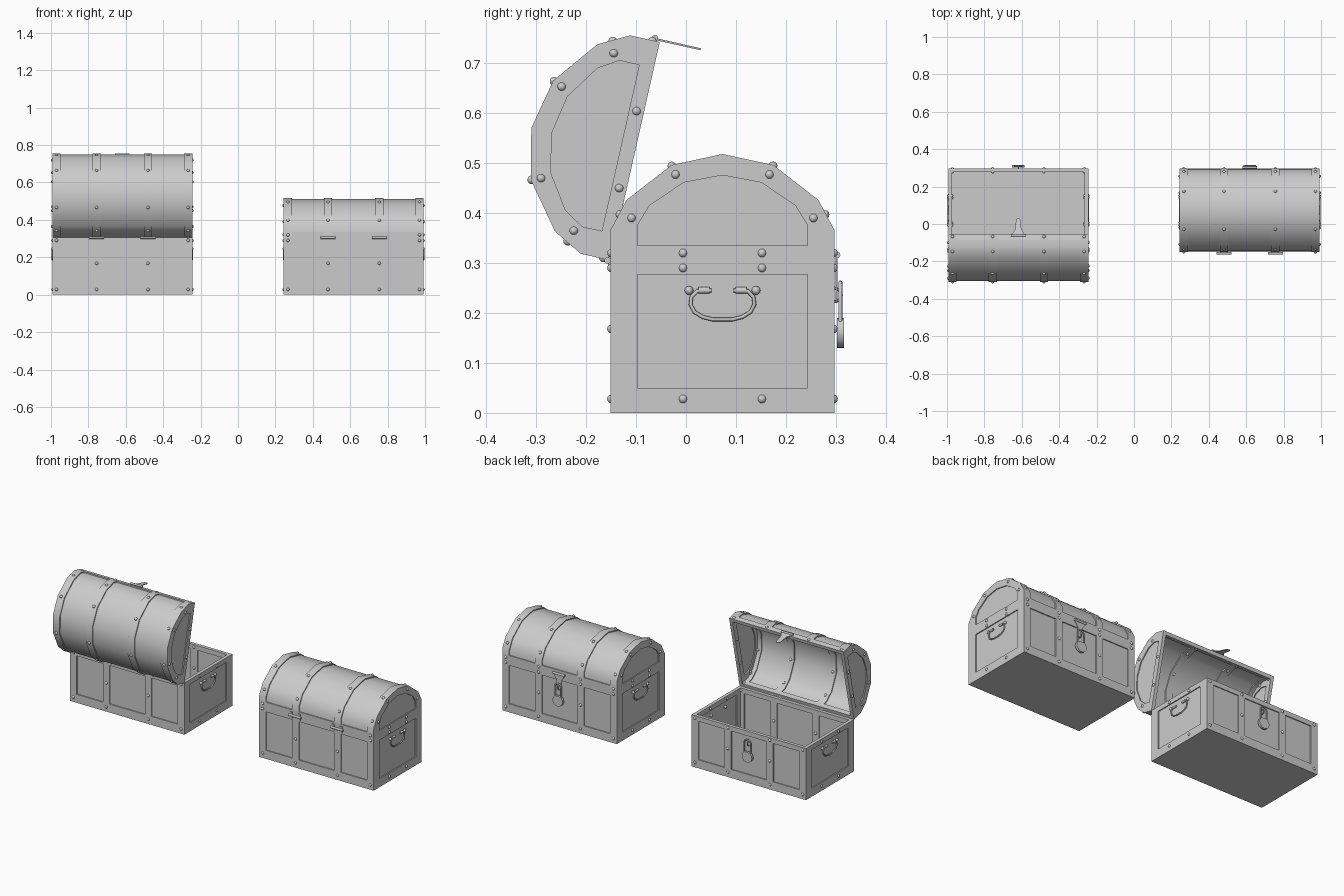
import bpy, bmesh
from math import radians, sin, cos, pi
from mathutils import Matrix, Vector

if "Cube" in bpy.data.objects:
    bpy.data.objects.remove(bpy.data.objects["Cube"])

HX, HY, H = 0.374, 0.224, 0.305          # half length, half depth, rim height
MID, END = 0.137, 0.352                  # band centres along x
ARCH = [(-.224, .305), (-.224, .366), (-.192, .426), (-.102, .496), (0, .518),
        (.102, .496), (.192, .426), (.224, .366), (.224, .305)]


def arch(d):
    """Lid profile shrunk inwards by d."""
    return [(y * (HY - d) / HY, H + (z - H) * (.213 - d) / .213) for y, z in ARCH]


def rect(u0, v0, u1, v1):
    return [(u0, v0), (u1, v0), (u1, v1), (u0, v1)]


def place(axis, u, v, w):
    return (w, u, v) if axis == 'x' else (u, w, v)


def frame(bm, outer, inner, axis, w0, w1, closed=True):
    """Thick strip between two profiles, extruded along an axis."""
    loops = [[bm.verts.new(place(axis, u, v, w)) for u, v in pts]
             for pts, w in ((outer, w0), (outer, w1), (inner, w1), (inner, w0))]
    n = len(outer)
    for i in range(n if closed else n - 1):
        j = (i + 1) % n
        for k in range(4):
            a, b = loops[k], loops[(k + 1) % 4]
            bm.faces.new((a[i], a[j], b[j], b[i]))
    if not closed:
        for i in (0, -1):
            bm.faces.new([l[i] for l in loops])


def prism(bm, poly, axis, w0, w1):
    a, b = [[bm.verts.new(place(axis, u, v, w)) for u, v in poly] for w in (w0, w1)]
    n = len(poly)
    bm.faces.new(a)
    bm.faces.new(b[::-1])
    for i in range(n):
        bm.faces.new((a[i], a[(i + 1) % n], b[(i + 1) % n], b[i]))


def rod(bm, c, r, length, axis='x'):
    rot = Matrix.Rotation(pi / 2, 4, 'Y' if axis == 'x' else 'X')
    bmesh.ops.create_cone(bm, cap_ends=True, segments=12, radius1=r, radius2=r,
                          depth=length, matrix=Matrix.Translation(c) @ rot)


def rivet(bm, p, n):
    """Rivet head outside, with its tail showing inside."""
    n = Vector(n).normalized()
    for d in (-.002, -.018):
        bmesh.ops.create_uvsphere(bm, u_segments=10, v_segments=6, radius=.0088,
                                  matrix=Matrix.Translation(Vector(p) + n * d))


def finish(bm, name, mat):
    bmesh.ops.recalc_face_normals(bm, faces=bm.faces)
    me = bpy.data.meshes.new(name)
    bm.to_mesh(me)
    bm.free()
    me.shade_smooth()
    me.set_sharp_from_angle(angle=radians(38))
    ob = bpy.data.objects.new(name, me)
    ob.matrix_world = mat
    bpy.context.collection.objects.link(ob)


def tube(name, pts, r, mat):
    cu = bpy.data.curves.new(name, 'CURVE')
    cu.dimensions = '3D'
    cu.bevel_depth, cu.bevel_resolution, cu.use_fill_caps = r, 2, True
    sp = cu.splines.new('POLY')
    sp.points.add(len(pts) - 1)
    for p, co in zip(sp.points, pts):
        p.co = (*co, 1)
    ob = bpy.data.objects.new(name, cu)
    ob.matrix_world = mat
    bpy.context.collection.objects.link(ob)


def build_chest(tag, cx, angle):
    base = Matrix.Translation((cx, .073, 0))
    hinge = Matrix.Translation((0, -HY, H))
    lid = base @ hinge @ Matrix.Rotation(radians(angle), 4, 'X') @ hinge.inverted()

    # body: floor, recessed walls
    bm = bmesh.new()
    prism(bm, rect(-HX, 0, HX, .014), 'y', -HY, HY)
    for s in (-1, 1):
        prism(bm, rect(-.36, .005, .36, .3), 'y', s * .21, s * .218)
        prism(bm, rect(-.21, .005, .21, .3), 'x', s * .36, s * .368)
    finish(bm, tag + "_body_walls", base)

    # body: raised edge frames and vertical bands
    bm = bmesh.new()
    for s in (-1, 1):
        frame(bm, rect(-HX, 0, HX, H), rect(-.33, .05, .33, .277), 'y', s * .204, s * HY)
        frame(bm, rect(-HY, 0, HY, H), rect(-.17, .05, .17, .277), 'x', s * .354, s * HX)
        for t in (-1, 1):
            prism(bm, rect(t * MID - .022, .05, t * MID + .022, .277), 'y', s * .204, s * HY)
    finish(bm, tag + "_body_bands", base)

    # lid: arched shell with recessed end panels
    bm = bmesh.new()
    frame(bm, arch(.006), arch(.014), 'x', -.365, .365, False)
    for s in (-1, 1):
        prism(bm, arch(.01), 'x', s * .36, s * .368)
    finish(bm, tag + "_lid_shell", lid)

    # lid: arched bands, end frames and lower strips
    bm = bmesh.new()
    inset = [(y * .76, .335 + (z - H) * .66) for y, z in ARCH]
    for s in (-1, 1):
        frame(bm, arch(0), arch(.02), 'x', s * .33, s * HX, False)
        frame(bm, arch(0), arch(.02), 'x', s * MID - .022, s * MID + .022, False)
        frame(bm, arch(0), inset, 'x', s * .354, s * HX)
        prism(bm, rect(-HX, H, HX, .335), 'y', s * .204, s * HY)
    finish(bm, tag + "_lid_bands", lid)

    # rivets
    body, top = bmesh.new(), bmesh.new()
    for s in (-1, 1):
        for t in (-1, 1):
            for z in (.028, .29):
                rivet(body, (s * HX, t * .079, z), (s, 0, 0))
            rivet(top, (s * HX, t * .079, .32), (s, 0, 0))
            rivet(top, (s * HX, t * .182, .39), (s, 0, 0))
            rivet(top, (s * HX, t * .094, .477), (s, 0, 0))
            rivet(body, (s * HX, t * .067, .245), (s, 0, 0))
            for x in (MID, END):
                rivet(body, (s * x, t * HY, .028), (0, t, 0))
                if x == MID:
                    rivet(body, (s * x, t * HY, .168), (0, t, 0))
                if x == END or t > 0:
                    rivet(body, (s * x, t * HY, .29), (0, t, 0))
                    rivet(top, (s * x, t * HY, .32), (0, t, 0))
                rivet(top, (s * x, t * .207, .398), (0, t * .89, .46))
                rivet(top, (s * x, t * .102, .496), (0, t * .4, .9))
    finish(body, tag + "_body_rivets", base)
    finish(top, tag + "_lid_rivets", lid)

    # end handles with barrels
    half = [(.022, .245), (.05, .244), (.062, .232), (.064, .217),
            (.056, .202), (.04, .192), (.02, .187)]
    path = half + [(-y, z) for y, z in half[::-1]]
    bm = bmesh.new()
    for s in (-1, 1):
        tube(tag + "_end_handle", [(s * .374, y, z) for y, z in path], .0038, base)
        for t in (-1, 1):
            rod(bm, (s * .372, t * .037, .245), .0065, .022, 'y')
    finish(bm, tag + "_handle_barrels", base)

    # rear hinges
    bm = bmesh.new()
    for s in (-1, 1):
        rod(bm, (s * MID, -.23, H), .0065, .08)
        for t in (-1, 1):
            x = s * MID + t * .026
            prism(bm, rect(x - .008, .288, x + .008, .324), 'y', -.229, -.222)
    finish(bm, tag + "_hinges", base)

    # hasp, moving with the lid
    bm = bmesh.new()
    side = [(.034, .318), (.03, .302), (.016, .28), (.013, .232), (.006, .222)]
    prism(bm, side + [(-x, z) for x, z in side[::-1]], 'y', .226, .23)
    rod(bm, (0, .23, .316), .006, .076)
    finish(bm, tag + "_hasp", lid)

    # staple, padlock and shackle
    tube(tag + "_staple", [(0, .222 + .016 * sin(a * pi / 8), .236 + .014 * cos(a * pi / 8))
                           for a in range(9)], .003, base)
    bm = bmesh.new()
    arc = [radians(120 + i * 15) for i in range(21)]
    prism(bm, [(.033 * cos(a), .162 + .032 * sin(a)) for a in arc], 'y', .229, .243)
    finish(bm, tag + "_padlock", base)
    bow = [(.021 * cos(i * pi / 10), .236, .24 + .021 * sin(i * pi / 10)) for i in range(11)]
    tube(tag + "_shackle", [(.021, .236, .18)] + bow + [(-.021, .236, .18)], .004, base)


build_chest("closed_chest", .6185, 0)
build_chest("open_chest", -.6185, 77.3)
